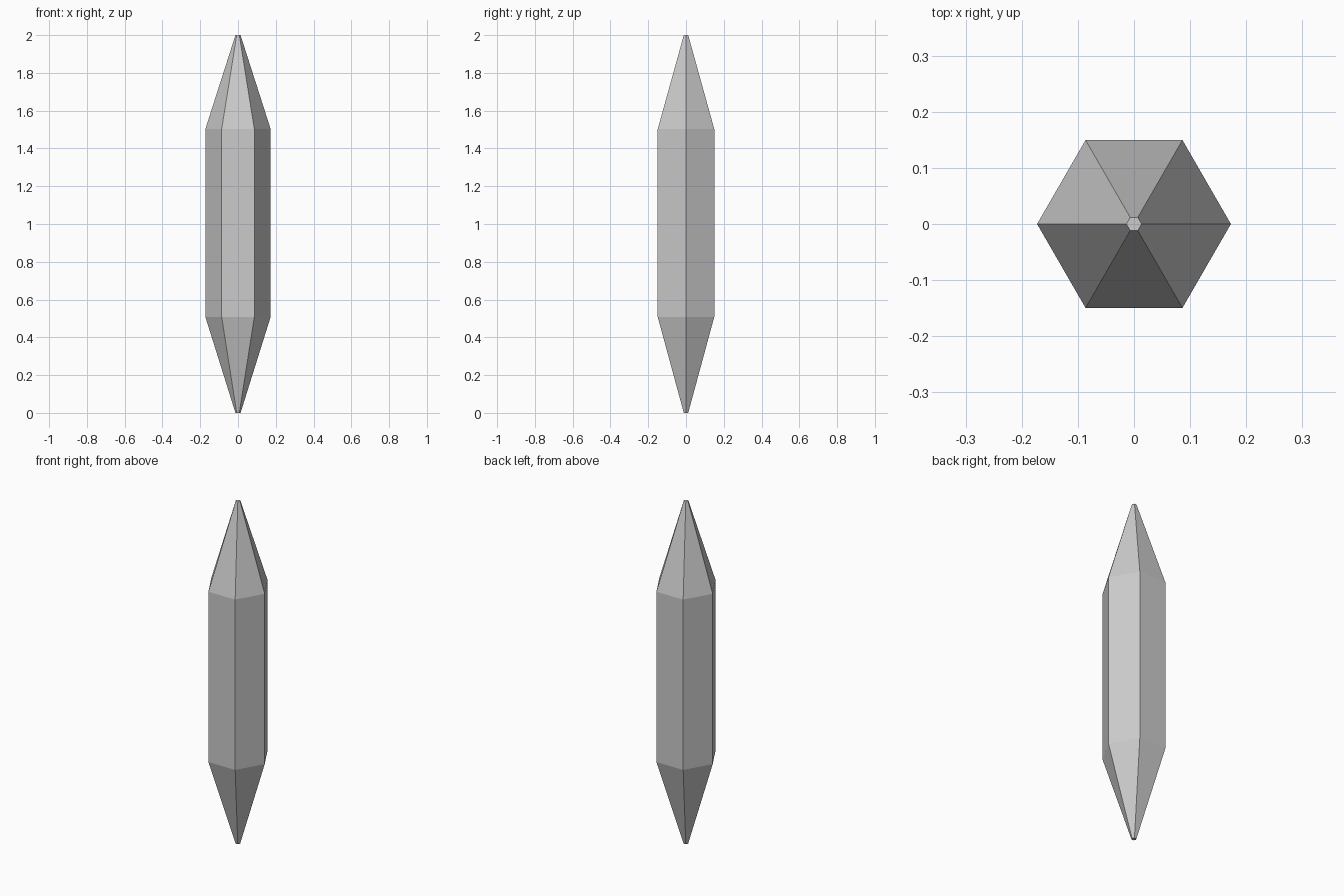
import bpy, bmesh
from math import cos, sin, tau

if "Cube" in bpy.data.objects:
    bpy.data.objects.remove(bpy.data.objects["Cube"])

SIDES = 6
# (radius, height) profile from the bottom tip to the top tip
PROFILE = [(0.0135, 0.0), (0.1727, 0.508), (0.1727, 1.503), (0.0135, 2.0)]

bm = bmesh.new()

# One six-sided ring per profile point, corners on the x axis
rings = [[bm.verts.new((r * cos(tau * i / SIDES), r * sin(tau * i / SIDES), z))
          for i in range(SIDES)] for r, z in PROFILE]

# Side facets between neighbouring rings
for low, high in zip(rings, rings[1:]):
    for i in range(SIDES):
        j = (i + 1) % SIDES
        bm.faces.new((low[i], low[j], high[j], high[i]))

# Small flat tips
bm.faces.new(rings[0][::-1])
bm.faces.new(rings[-1])

# Flat-shaded crystal object
mesh = bpy.data.meshes.new("crystal_shard")
bm.to_mesh(mesh)
bm.free()
bpy.context.collection.objects.link(bpy.data.objects.new("crystal_shard", mesh))
